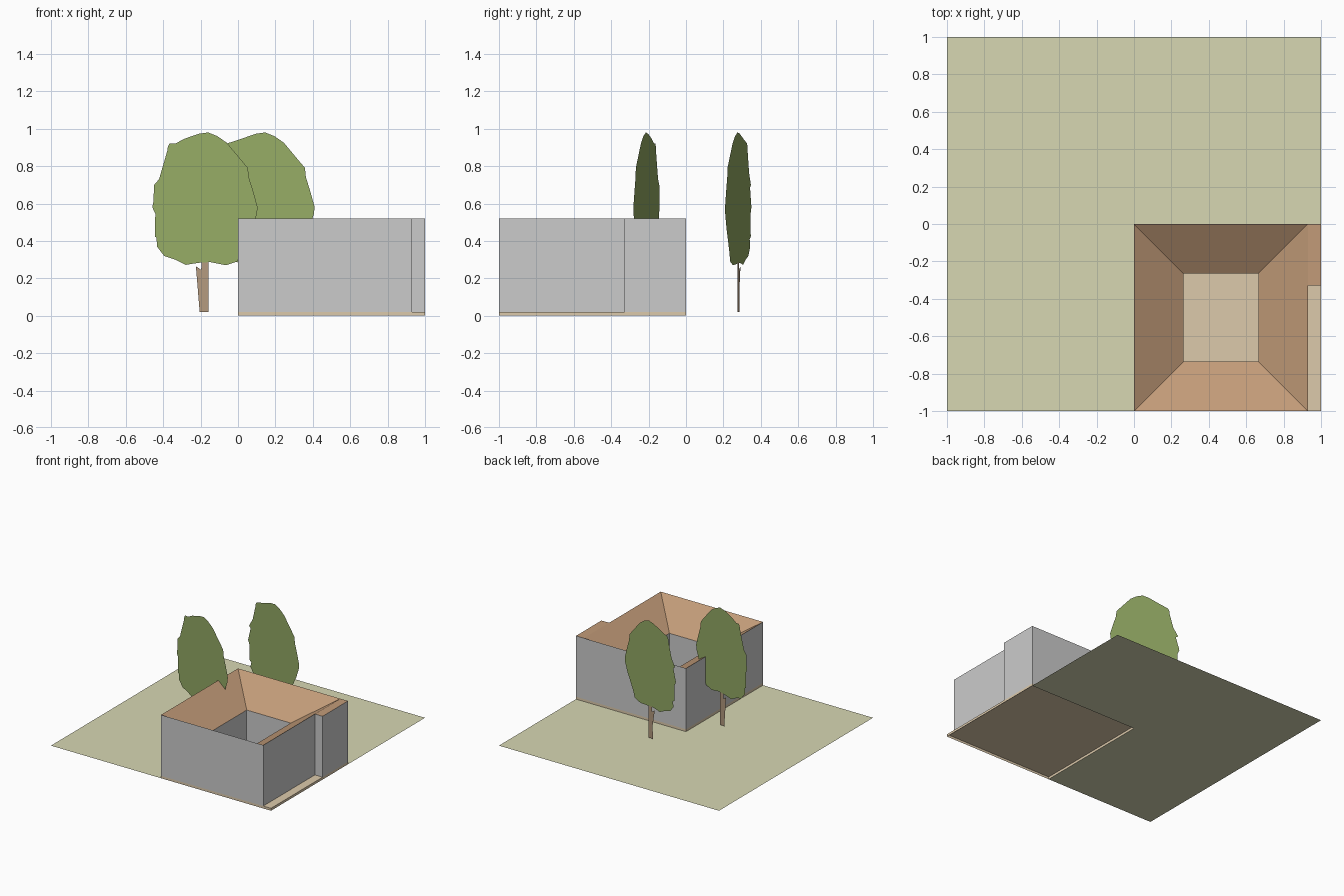
import bpy, bmesh

if "Cube" in bpy.data.objects:
    bpy.data.objects.remove(bpy.data.objects["Cube"])

FLOOR, EAVE, TOP = 0.02, 0.35, 0.52


def material(name, rgb):
    m = bpy.data.materials.new(name)
    m.diffuse_color = (*rgb, 1)
    m.use_nodes = True
    m.node_tree.nodes["Principled BSDF"].inputs["Base Color"].default_value = m.diffuse_color
    return m


def add_object(name, bm, mat=None):
    me = bpy.data.meshes.new(name)
    bm.to_mesh(me)
    bm.free()
    ob = bpy.data.objects.new(name, me)
    bpy.context.collection.objects.link(ob)
    if mat:
        me.materials.append(mat)
    return ob


def rect(x0, y0, x1, y1):
    return [(x0, y0), (x1, y0), (x1, y1), (x0, y1)]


def ring(bm, pts, z):
    return [bm.verts.new((x, y, z)) for x, y in pts]


def bridge(bm, a, b):
    for i in range(len(a)):
        j = (i + 1) % len(a)
        bm.faces.new((a[i], a[j], b[j], b[i]))


grass = material("grass", (0.68, 0.68, 0.45))
sand = material("sand", (0.72, 0.59, 0.41))
tile = material("roof_tile", (0.54, 0.33, 0.19))
leaf = material("leaf", (0.30, 0.41, 0.13))
bark = material("bark", (0.45, 0.32, 0.21))

# L-shaped lawn around the house plot
bm = bmesh.new()
for r in (rect(-1, -1, 0, 0), rect(-1, 0, 0, 1), rect(0, 0, 1, 1)):
    bm.faces.new(ring(bm, r, 0))
bmesh.ops.remove_doubles(bm, verts=bm.verts, dist=1e-4)
bmesh.ops.dissolve_limit(bm, angle_limit=0.01, verts=bm.verts, edges=bm.edges)
add_object("lawn", bm, grass)

# House slab, open underneath
bm = bmesh.new()
plot = rect(0, -1, 1, 0)
low, high = ring(bm, plot, 0), ring(bm, plot, FLOOR)
bridge(bm, low, high)
bm.faces.new(high)
add_object("floor_slab", bm, sand)

# Outer walls with the side bay, and inner courtyard walls
outline = [(0, -1), (0.93, -1), (0.93, -0.33), (1, -0.33), (1, 0), (0, 0)]
court = rect(0.265, -0.735, 0.665, -0.265)
bm = bmesh.new()
bridge(bm, ring(bm, outline, FLOOR), ring(bm, outline, TOP))
add_object("outer_walls", bm)
bm = bmesh.new()
bridge(bm, ring(bm, court, EAVE), ring(bm, court, FLOOR))
add_object("courtyard_walls", bm)

# Roof sloping down into the courtyard, flat over the bay
bm = bmesh.new()
bridge(bm, ring(bm, rect(0, -1, 0.93, 0), TOP), ring(bm, court, EAVE))
bm.faces.new(ring(bm, rect(0.93, -0.33, 1, 0), TOP))
add_object("roof", bm, tile)

# Flat tree cut-outs: outlines as (sideways, height)
crown = [(0.02, 0.98), (0.07, 0.96), (0.12, 0.925), (0.18, 0.85), (0.233, 0.79),
         (0.238, 0.74), (0.26, 0.67), (0.285, 0.58), (0.28, 0.54), (0.255, 0.47),
         (0.22, 0.40), (0.195, 0.345), (0.175, 0.29), (0.115, 0.27), (0.03, 0.287),
         (-0.03, 0.283), (-0.10, 0.272), (-0.155, 0.30), (-0.215, 0.32),
         (-0.253, 0.37), (-0.242, 0.41), (-0.265, 0.423), (-0.262, 0.545),
         (-0.278, 0.58), (-0.273, 0.605), (-0.243, 0.61), (-0.248, 0.685),
         (-0.268, 0.70), (-0.242, 0.73), (-0.225, 0.77), (-0.198, 0.855),
         (-0.198, 0.895), (-0.187, 0.92), (-0.155, 0.92), (-0.11, 0.945),
         (-0.03, 0.973)]
trunk = [(-0.025, 0.02), (0.022, 0.02), (0.02, 0.1), (0.022, 0.288), (-0.015, 0.284),
         (-0.017, 0.245), (-0.045, 0.265), (-0.04, 0.25), (-0.016, 0.225), (-0.015, 0.1)]


def cutout(name, outline, x, y, mat):
    bm = bmesh.new()
    bm.faces.new([bm.verts.new((x + u, y - 0.25 * u, z)) for u, z in reversed(outline)])
    bmesh.ops.triangulate(bm, faces=bm.faces, ngon_method='EAR_CLIP')
    add_object(name, bm, mat)


for label, x, y in (("side", -0.18, -0.21), ("rear", 0.125, 0.28)):
    cutout(label + "_tree_crown", crown, x, y, leaf)
    cutout(label + "_tree_trunk", trunk, x, y, bark)
